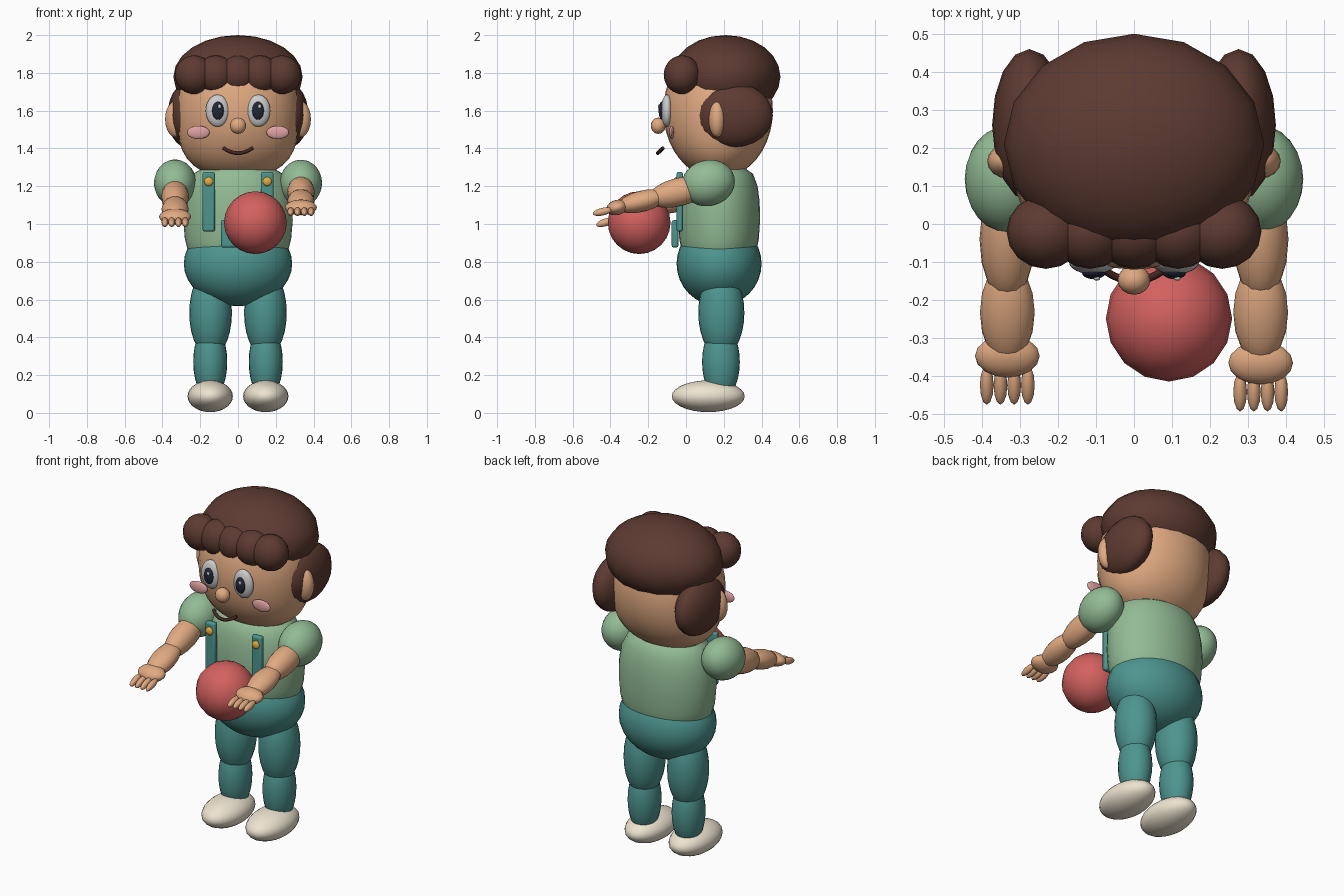
import bpy, bmesh, math
from mathutils import Vector

if "Cube" in bpy.data.objects:
    bpy.data.objects.remove(bpy.data.objects["Cube"])


def mat(name, r, g, b):
    m = bpy.data.materials.new(name)
    m.diffuse_color = (r, g, b, 1)
    m.use_nodes = True
    m.node_tree.nodes["Principled BSDF"].inputs["Base Color"].default_value = m.diffuse_color
    return m


SKIN = mat("skin", .75, .40, .22)
HAIR = mat("hair", .11, .043, .031)
SHIRT = mat("shirt", .29, .50, .30)
TEAL = mat("trousers", .075, .30, .275)
RED = mat("red", .65, .12, .115)
CREAM = mat("cream", .85, .77, .63)
WHITE = mat("white", .9, .9, .9)
BLACK = mat("black", .015, .02, .04)
PINK = mat("pink", .75, .36, .36)
GOLD = mat("gold", .78, .42, .05)
MOUTH = mat("mouth", .06, .02, .015)


def finish(o, name, m):
    o.name = name
    o.data.materials.append(m)
    if o.type == 'MESH':
        for p in o.data.polygons:
            p.use_smooth = True
    return o


def ball(name, loc, rad, m, seg=24, rings=14, rot=(0, 0, 0)):
    bpy.ops.mesh.primitive_uv_sphere_add(segments=seg, ring_count=rings, radius=1,
                                         location=loc, rotation=rot)
    o = bpy.context.object
    o.scale = rad
    return finish(o, name, m)


def limb(name, a, b, rx, rz, m, seg=16):
    # ellipsoid whose long axis runs from a to b in the y-z plane
    a, b = Vector(a), Vector(b)
    d = b - a
    tilt = math.atan2(-d.z, -d.y)
    return ball(name, (a + b) / 2, (rx, d.length / 2, rz), m, seg, 10, (tilt, 0, 0))


def lathe(name, profile, loc, sx, sy, m, seg=32):
    bm = bmesh.new()
    vs = [bm.verts.new((r, 0, z)) for r, z in profile]
    es = [bm.edges.new(p) for p in zip(vs, vs[1:])]
    bmesh.ops.spin(bm, geom=vs + es, axis=(0, 0, 1), cent=(0, 0, 0),
                   steps=seg, angle=math.tau)
    bmesh.ops.remove_doubles(bm, verts=bm.verts, dist=1e-4)
    bmesh.ops.recalc_face_normals(bm, faces=bm.faces)
    me = bpy.data.meshes.new(name)
    bm.to_mesh(me)
    bm.free()
    o = bpy.data.objects.new(name, me)
    bpy.context.collection.objects.link(o)
    o.location = loc
    o.scale = (sx, sy, 1)
    return finish(o, name, m)


def box(name, loc, size, m):
    bpy.ops.mesh.primitive_cube_add(size=1, location=loc)
    o = bpy.context.object
    o.scale = size
    bpy.ops.object.transform_apply(location=False, rotation=False, scale=True)
    bev = o.modifiers.new("bevel", 'BEVEL')
    bev.width, bev.segments = .01, 2
    o.name = name
    o.data.materials.append(m)
    bpy.ops.object.shade_smooth_by_angle()
    return o


# head, with slightly fuller jaw
head = ball("head", (0, .17, 1.6), (.325, .29, .36), SKIN, 32, 20)
for v in head.data.vertices:
    if v.co.z < 0:
        v.co.x *= 1 + .35 * v.co.z ** 2

# hair cap and fringe rolls
ball("hair_cap", (0, .21, 1.78), (.342, .29, .22), HAIR, 16, 12)
for i in range(-2, 3):
    ball("fringe_roll", (i * .116, -.02, 1.79), (.103, .098, .103), HAIR, 16, 12)

# nose and mouth
ball("nose", (0, -.147, 1.52), (.043, .039, .043), SKIN, 16, 10)
cu = bpy.data.curves.new("mouth", 'CURVE')
cu.dimensions = '3D'
cu.bevel_depth = .01
cu.bevel_resolution = 2
cu.use_fill_caps = True
sp = cu.splines.new('POLY')
sp.points.add(8)
for i, p in enumerate(sp.points):
    t = i / 4 - 1
    p.co = (t * .077, -.15 + .028 * t * t, 1.375 + .027 * t * t, 1)
mo = bpy.data.objects.new("mouth", cu)
bpy.context.collection.objects.link(mo)
finish(mo, "mouth", MOUTH)

# torso, hips and pocket
lathe("shirt_body", [(0, .84), (.9, .84), (.97, .92), (1, 1.02), (.99, 1.12), (.94, 1.2),
                     (.83, 1.265), (.6, 1.3), (0, 1.31)], (0, .175, 0), .29, .217, SHIRT)
ball("trouser_hips", (0, .175, .79), (.287, .225, .225), TEAL, 32, 16)
box("bib_pocket", (0, -.058, .948), (.18, .035, .145), TEAL)

# toy ball
ball("toy_ball", (.092, -.248, 1.007), (.166, .166, .166), RED, 16, 12)

for s in (-1, 1):
    # face and hair sides
    ball("eye", (s * .108, -.1, 1.6), (.063, .032, .085), WHITE, 24, 14)
    ball("pupil", (s * .106, -.128, 1.6), (.031, .017, .048), BLACK, 16, 10)
    ball("eye_glint", (s * .106 + .008, -.143, 1.622), (.009, .006, .011), WHITE, 12, 8)
    ball("cheek", (s * .21, -.076, 1.485), (.06, .014, .035), PINK, 20, 10)
    ball("ear", (s * .33, .165, 1.555), (.056, .046, .096), SKIN, 16, 10)
    ball("side_hair", (s * .275, .26, 1.575), (.098, .2, .168), HAIR, 16, 12)
    # braces
    box("brace_strap", (s * .155, -.033, 1.118), (.065, .034, .315), TEAL)
    ball("brace_button", (s * .155, -.052, 1.225), (.024, .014, .024), GOLD, 16, 8)
    # legs and shoes
    ball("thigh", (s * .145, .187, .53), (.113, .122, .235), TEAL)
    ball("shin", (s * .147, .185, .27), (.09, .1, .2), TEAL)
    ball("shoe", (s * .147, .118, .088), (.12, .193, .084), CREAM)
    # arms: the left one hangs a little lower
    lo = 0 if s > 0 else 1
    x = s * .333
    hz, hy = 1.085 - .05 * lo, -.375 + .018 * lo
    slope = .25 + .09 * lo

    def at(y):
        return (x, y, hz + (y - hy) * slope)

    a = math.atan(slope)
    ball("sleeve", (x, .118, 1.217), (.112, .142, .122), SHIRT, 24, 14, (a, 0, 0))
    limb("upper_arm", at(.12), at(-.2), .073, .075, SKIN)
    limb("forearm", at(-.1), at(-.365), .072, .056, SKIN)
    ball("hand", at(hy + .01), (.085, .058, .04), SKIN, 16, 10, (a, 0, 0))
    for k in range(4):
        fx = x + (k - 1.5) * .036
        p, q = at(hy - .015), at(hy - .118)
        limb("finger", (fx, p[1], p[2] - .004), (fx, q[1], q[2] - .002), .018, .02, SKIN, 12)
